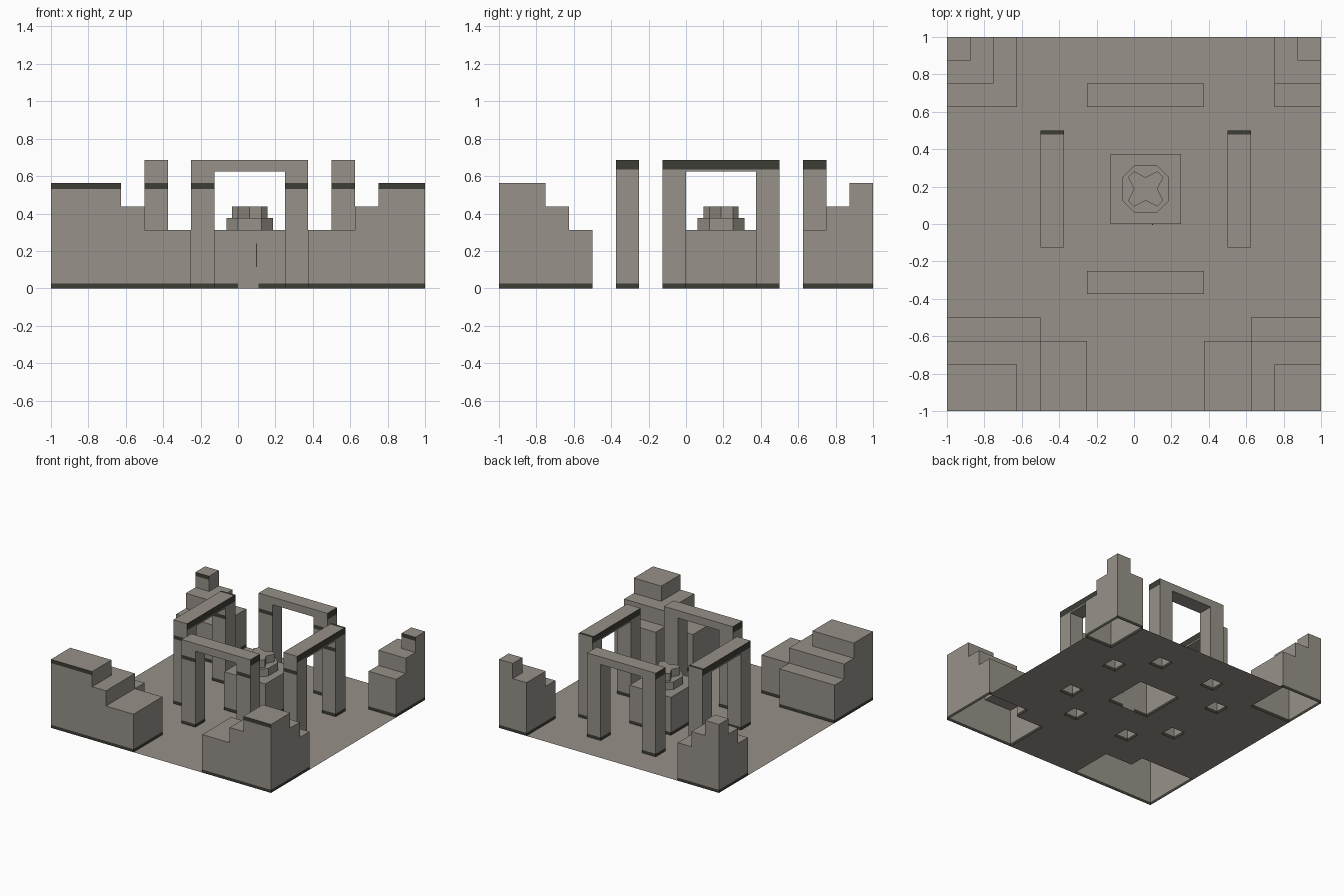
import bpy, bmesh
from mathutils import Vector

if "Cube" in bpy.data.objects:
    bpy.data.objects.remove(bpy.data.objects["Cube"])


def material(name, rgb):
    m = bpy.data.materials.new(name)
    m.diffuse_color = (*rgb, 1)
    m.use_nodes = True
    m.node_tree.nodes["Principled BSDF"].inputs["Base Color"].default_value = m.diffuse_color
    return m


STONE = material("weathered_stone", (0.31, 0.285, 0.25))
DARK = material("dark_moss", (0.048, 0.048, 0.038))
U = 0.125  # building module: everything sits on a 16 x 16 grid


def cut(bm, axis, value):
    co, no = Vector((0, 0, 0)), Vector((0, 0, 0))
    co[axis], no[axis] = value, 1
    bmesh.ops.bisect_plane(bm, geom=bm.verts[:] + bm.edges[:] + bm.faces[:],
                           dist=1e-5, plane_co=co, plane_no=no)


def finish(name, bm, bands=True, special=None):
    """Cut the moss bands into the walls, colour them by rule, make the object."""
    bmesh.ops.remove_doubles(bm, verts=bm.verts, dist=1e-5)
    if bands:
        for z in (0.025, 0.532, 0.5625, 0.635):
            cut(bm, 2, z)
    bm.normal_update()
    for f in bm.faces:
        c, n = f.calc_center_median(), f.normal
        wall = abs(n.z) < 0.1
        if bands and wall:
            base = c.z < 0.025
            front = n.y < -0.9 and 0.532 < c.z < 0.5625
            side = abs(n.x) > 0.9 and c.z > 0.635
            f.material_index = int(base or front or side)
        if special:
            value = special(c, n)
            if value is not None:
                f.material_index = value
    me = bpy.data.meshes.new(name)
    bm.to_mesh(me)
    bm.free()
    me.materials.append(STONE)
    me.materials.append(DARK)
    ob = bpy.data.objects.new(name, me)
    bpy.context.collection.objects.link(ob)
    return ob


def quad(bm, *pts):
    bm.faces.new([bm.verts.new(p) for p in pts])


def stepped(name, boxes):
    """Open-bottomed stepped block from (x0, x1, y0, y1, top) boxes."""
    h = {}
    for x0, x1, y0, y1, top in boxes:
        for i in range(round(x0 / U), round(x1 / U)):
            for j in range(round(y0 / U), round(y1 / U)):
                h[i, j] = max(top, h.get((i, j), 0))
    bm = bmesh.new()
    for (i, j), z in h.items():
        a, b, c, d = i * U, (i + 1) * U, j * U, (j + 1) * U
        quad(bm, (a, c, z), (b, c, z), (b, d, z), (a, d, z))
        sides = {(0, -1): ((a, c), (b, c)), (1, 0): ((b, c), (b, d)),
                 (0, 1): ((b, d), (a, d)), (-1, 0): ((a, d), (a, c))}
        for (di, dj), (p, q) in sides.items():
            low = h.get((i + di, j + dj), 0)
            if low < z:
                quad(bm, (*p, low), (*q, low), (*q, z), (*p, z))
    finish(name, bm)
    return set(h)


def prism(bm, pts, z0, z1):
    low = [bm.verts.new((x, y, z0)) for x, y in pts]
    top = [bm.verts.new((x, y, z1)) for x, y in pts]
    bm.faces.new(top)
    for k in range(len(pts)):
        m = (k + 1) % len(pts)
        bm.faces.new((low[k], low[m], top[m], top[k]))


L1, L2, L3 = 0.3125, 0.4375, 0.5625
used = set()

# front ruins: L-shaped stepped corners, mirrored about x = 0.0625
# (outer edges still reach the ground edge)
for name, edge in (("front_left_ruin", -1), ("front_right_ruin", 1)):
    boxes = []
    for inner, y1, top in ((-0.25, -0.625, L1), (-0.5, -0.5, L1),
                           (-0.5, -0.625, L2), (-0.625, -0.75, L3)):
        x0, x1 = (-1, inner) if edge < 0 else (0.125 - inner, 1)
        boxes.append((x0, x1, -1, y1, top))
    used |= stepped(name, boxes)

# back ruins
used |= stepped("back_left_ruin", [(-1, -0.625, 0.625, 1, L1),
                                   (-1, -0.75, 0.75, 1, L2),
                                   (-1, -0.875, 0.875, 1, L3)])
used |= stepped("back_right_ruin", [(0.75, 1, 0.625, 1, L1),
                                    (0.75, 1, 0.75, 1, L2),
                                    (0.875, 1, 0.875, 1, L3)])


# four free-standing arches around the altar
def arch(name, along_x, start, offset):
    s = start
    prof = [(s, 0), (s + U, 0), (s + U, 0.625), (s + 0.5, 0.625),
            (s + 0.5, 0), (s + 0.625, 0), (s + 0.625, 0.6875), (s, 0.6875)]
    bm = bmesh.new()

    def put(t, z, d):
        return (t, d, z) if along_x else (d, t, z)
    a = [bm.verts.new(put(t, z, offset)) for t, z in prof]
    b = [bm.verts.new(put(t, z, offset + U)) for t, z in prof]
    bm.faces.new(a)
    bm.faces.new(b[::-1])
    for k in range(8):
        m = (k + 1) % 8
        bm.faces.new((a[k], b[k], b[m], a[m]))
    bmesh.ops.recalc_face_normals(bm, faces=bm.faces)
    # open feet
    feet = [f for f in bm.faces if max(v.co.z for v in f.verts) < 0.01]
    bmesh.ops.delete(bm, geom=feet, context='FACES_ONLY')
    special = None
    if not along_x:
        cut(bm, 1, 0.478)

        def special(c, n):  # moss at the back end of the lintel top
            return 1 if n.z > 0.9 and c.y > 0.478 else None
    finish(name, bm, special=special)
    for leg in (s, s + 0.5):
        i, j = round(leg / U), round(offset / U)
        used.add((i, j) if along_x else (j, i))


arch("front_arch", True, -0.25, -0.375)
arch("back_arch", True, -0.25, 0.625)
arch("left_arch", False, -0.125, -0.5)
arch("right_arch", False, -0.125, 0.5)

# altar block; the front base has a clean gap in the moss
bm = bmesh.new()
prism(bm, [(-0.125, 0), (0.25, 0), (0.25, 0.375), (-0.125, 0.375)], 0, L1)
cut(bm, 0, 0.0)
cut(bm, 0, 0.11)
finish("altar", bm,
       special=lambda c, n: 0 if n.y < -0.9 and 0 < c.x < 0.11 else None)
used |= {(i, j) for i in range(-1, 2) for j in range(0, 3)}

# octagonal step and cross-shaped cap on the altar
cx, cy = 0.0625, 0.1875
a, b = 0.125, 0.0625
octagon = [(a, -b), (a, b), (b, a), (-b, a), (-a, b), (-a, -b), (-b, -a), (b, -a)]
bm = bmesh.new()
prism(bm, [(cx + x, cy + y) for x, y in octagon], L1, 0.375)
finish("altar_step", bm, bands=False)

cap, (x, y) = [], (0.094, 0.0625)
for c, s in ((1, 0), (0, 1), (-1, 0), (0, -1)):  # quarter turns
    for px, py in ((0.0625, 0), (x, y), (y, x)):
        cap.append((cx + px * c - py * s, cy + px * s + py * c))
bm = bmesh.new()
prism(bm, cap, 0.375, L2)
finish("altar_cap", bm, bands=False)

# thin crack mark on the altar front
bm = bmesh.new()
prism(bm, [(0.096, -0.005), (0.102, -0.005), (0.102, 0), (0.096, 0)], 0.115, 0.24)
finish("altar_crack", bm, bands=False, special=lambda c, n: 1)

# ground sheet, open beneath every standing part
bm = bmesh.new()
for i in range(-8, 8):
    for j in range(-8, 8):
        if (i, j) not in used:
            x, y = i * U, j * U
            quad(bm, (x, y, 0), (x + U, y, 0), (x + U, y + U, 0), (x, y + U, 0))
finish("ground", bm, bands=False)
